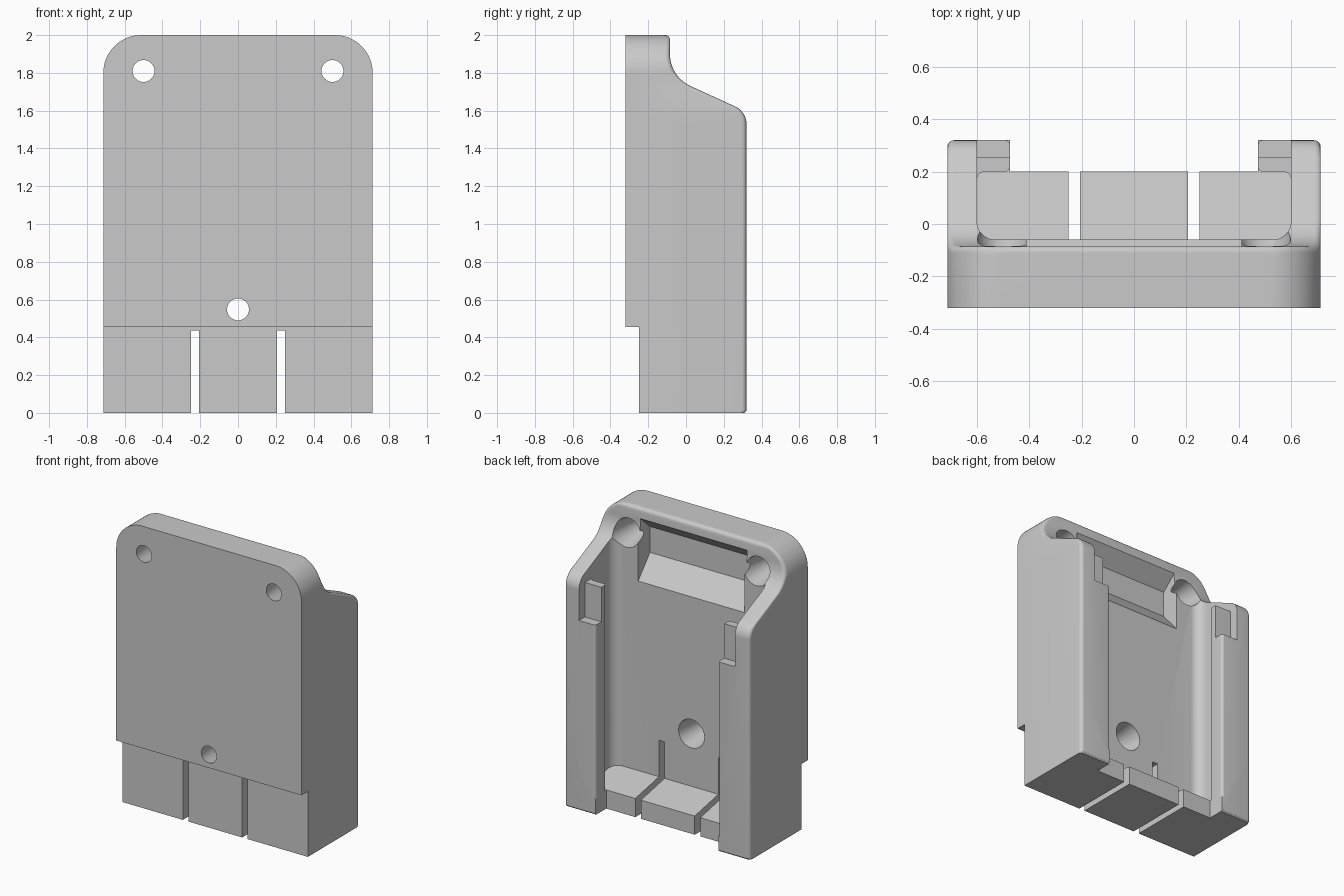
import bpy
import bmesh
import math
from mathutils import Vector

cube = bpy.data.objects.get("Cube")
if cube:
    bpy.data.objects.remove(cube, do_unlink=True)

W = 0.713          # half width
FRONT, STEP_Y, STEP_Z = -0.32, -0.25, 0.455
BACK, RIM = 0.32, -0.085
FLOOR, LIP = -0.06, 0.2
R = 0.025          # soft edge on the open side

grey = bpy.data.materials.new("plain grey")
grey.use_nodes = True
grey.diffuse_color = (0.59, 0.59, 0.59, 1)
grey.node_tree.nodes["Principled BSDF"].inputs["Base Color"].default_value = (0.59, 0.59, 0.59, 1)


def rounded(corners, steps=10):
    """Open 2D path; each corner is (a, b, radius)."""
    path = [Vector(corners[0][:2])]
    for prev, cur, nxt in zip(corners, corners[1:], corners[2:]):
        p = Vector(cur[:2])
        u = (Vector(prev[:2]) - p).normalized()
        v = (Vector(nxt[:2]) - p).normalized()
        half = u.angle(v) / 2
        centre = p + (u + v).normalized() * cur[2] / math.sin(half)
        t = cur[2] / math.tan(half)
        a, b = p + u * t - centre, p + v * t - centre
        sweep = math.pi - 2 * half
        for i in range(steps + 1):
            k = i / steps
            path.append(centre + (a * math.sin((1 - k) * sweep) + b * math.sin(k * sweep)) / math.sin(sweep))
    path.append(Vector(corners[-1][:2]))
    return path


def loft(name, rings):
    """Skin a stack of matching closed rings and cap both ends."""
    bm = bmesh.new()
    rows = [[bm.verts.new(p) for p in ring] for ring in rings]
    for a, b in zip(rows, rows[1:]):
        for i in range(len(a)):
            j = (i + 1) % len(a)
            bm.faces.new((a[i], a[j], b[j], b[i]))
    bm.faces.new(rows[0])
    bm.faces.new(rows[-1])
    bmesh.ops.recalc_face_normals(bm, faces=bm.faces)
    mesh = bpy.data.meshes.new(name)
    bm.to_mesh(mesh)
    bm.free()
    mesh.materials.append(grey)
    obj = bpy.data.objects.new(name, mesh)
    bpy.context.collection.objects.link(obj)
    return obj


def box(name, x0, x1, y0, y1, z0, z1):
    return loft(name, [[(x0, y0, z), (x1, y0, z), (x1, y1, z), (x0, y1, z)] for z in (z0, z1)])


def circle(x, y, z, r):
    angles = [i * math.tau / 48 for i in range(48)]
    return [(x + r * math.cos(a), y, z + r * math.sin(a)) for a in angles]


def mirrored(half):
    return [tuple(p) for p in half] + [(-p[0], p[1]) for p in reversed(half)]


# Outer shell: horizontal sections following the side profile and top corners
side = rounded([(BACK - 0.01, 0), (BACK, 0.01, 0.005), (BACK, 1.595, 0.1),
                (RIM, 1.78, 0.186), (RIM, 2, R), (RIM - 0.05, 2)])[:-1]
CORNER = 0.2
heights = {round(p.y, 4) for p in side} | {STEP_Z}
heights |= {round(2 - CORNER + CORNER * math.sin(i * math.pi / 32), 4) for i in range(17)}


def depth_at(z):
    for a, b in zip(side, side[1:]):
        if a.y <= z <= b.y and b.y - a.y > 1e-7:
            return a.x + (b.x - a.x) * (z - a.y) / (b.y - a.y)
    return side[-1].x


def section(z, front):
    back = depth_at(z)
    rise = max(0, z - 2 + CORNER)
    w = W - CORNER + math.sqrt(max(0, CORNER ** 2 - rise ** 2))
    half = rounded([(w, front), (w, back, R), (0, back)], 6)[:-1]
    return [(x, y, z) for x, y in mirrored(half)]


rings = []
for z in sorted(heights):
    if z <= STEP_Z:
        rings.append(section(z, STEP_Y))
    if z >= STEP_Z:
        rings.append(section(z, FRONT))
holder = loft("holder_body", rings)

cutters = []

# Channel opening out between two retaining lips, above a sloping bottom ledge
half = rounded([(0, FLOOR), (0.6, FLOOR, 0.07), (0.6, LIP, 0.03), (0.473, LIP, 0.02),
                (0.473, BACK, 0.02), (0.6, BACK + 0.002), ], 8)[1:]
half.append(Vector((0.6, 0.45)))
outline = mirrored(half)
cutters.append(loft("channel", [
    [(x, y, 0.13 + 0.2 * (LIP - y)) for x, y in outline],
    [(x, y, 2.2) for x, y in outline]]))
cutters.append(box("ledge_front", -0.473, 0.473, LIP, 0.5, -0.1, 0.16))

# Lips: thinner near their top end, then absent above it
cutters.append(box("lip_step", -0.6, 0.6, 0.255, 0.52, 1.32, 2.3))
cutters.append(box("lip_end", -0.6, 0.6, 0.15, 0.55, 1.56, 2.4))

# Recess with sloping top and bottom
slope = [(0.07, 1.35), (-0.19, 1.65), (-0.19, 1.83), (0.01, 2.01)]
cutters.append(loft("recess", [[(x, y, z) for y, z in slope] for x in (-0.41, 0.41)]))

# Flex slots
for s in (-1, 1):
    cutters.append(box("slot", s * 0.207, s * 0.25, -1, 1, -0.2, 0.435))

# Tapered screw holes, narrow at the front
for x, z in ((-0.5, 1.81), (0.5, 1.81), (0, 0.548)):
    cutters.append(loft("screw_hole", [
        circle(x, -0.4, z, 0.058), circle(x, FRONT, z, 0.058),
        circle(x, FLOOR, z, 0.099), circle(x, 0.13, z, 0.099)]))

bpy.context.view_layer.objects.active = holder
for cutter in cutters:
    cutter.hide_render = True
    mod = holder.modifiers.new("cut", "BOOLEAN")
    mod.operation = "DIFFERENCE"
    mod.solver = "EXACT"
    mod.object = cutter
    bpy.ops.object.modifier_apply(modifier=mod.name)
    bpy.data.objects.remove(cutter, do_unlink=True)

for obj in bpy.context.selected_objects:
    obj.select_set(False)
holder.select_set(True)
bpy.ops.object.shade_smooth_by_angle(angle=math.radians(30))
